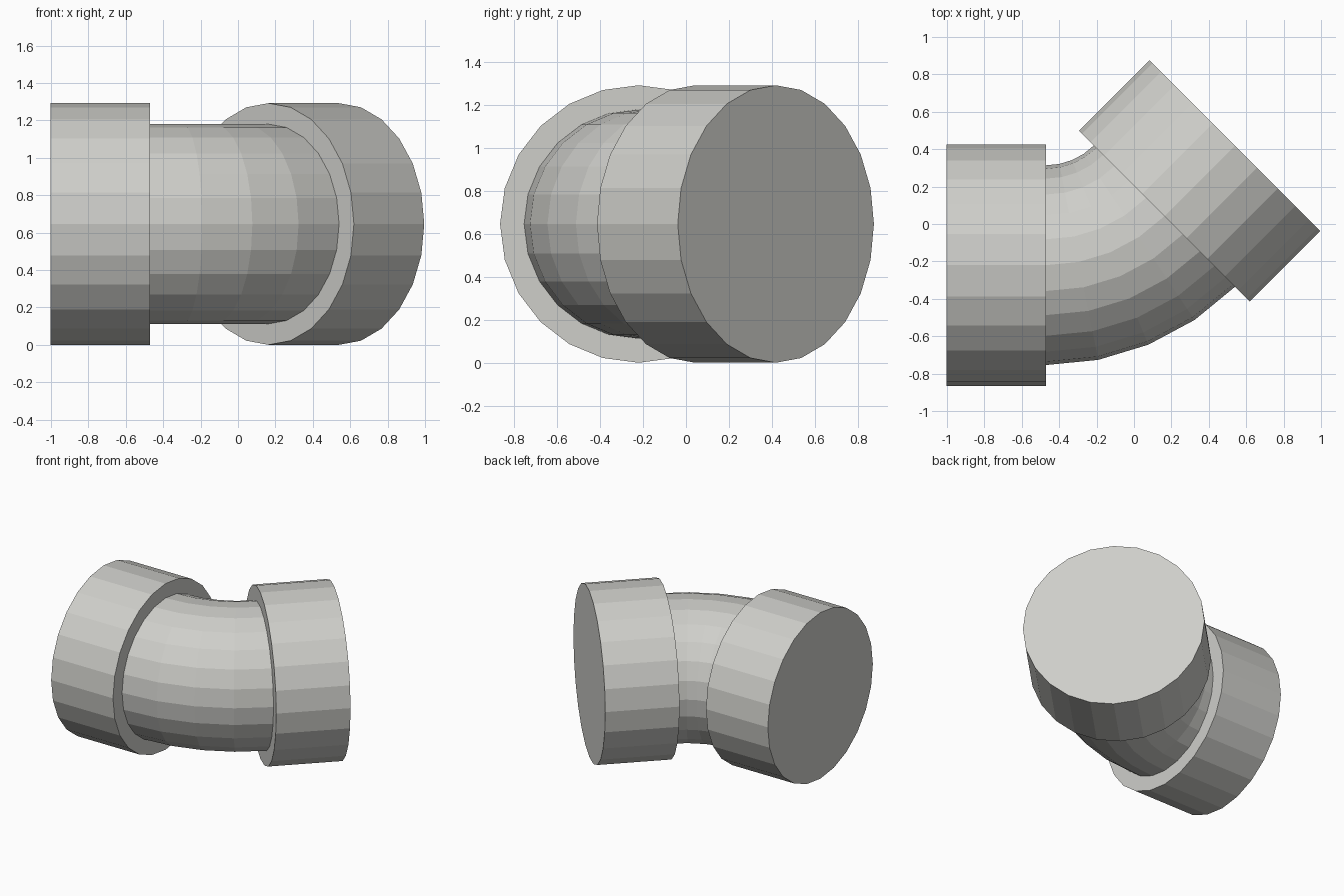
import bpy
import bmesh
from math import radians
from mathutils import Matrix, Vector

cube = bpy.data.objects.get("Cube")
if cube:
    bpy.data.objects.remove(cube, do_unlink=True)

SIDES = 24
COLLAR_R, TUBE_R, BEND_R = 0.646, 0.534, 0.895
DEPTH = 0.532
PIVOT = Vector((-0.47, 0.675, COLLAR_R))
STEPS, BEND = 4, radians(45)

grey = bpy.data.materials.new("light_grey_plastic")
grey.use_nodes = True
colour = (0.62, 0.62, 0.59, 1)
grey.diffuse_color = colour
grey.node_tree.nodes["Principled BSDF"].inputs["Base Color"].default_value = colour


def frame(angle, along=0.0):
    """Matrix whose local z follows the pipe axis at a bend angle."""
    turn = Matrix.Translation(PIVOT) @ Matrix.Rotation(angle, 4, 'Z')
    return turn @ Matrix.Translation((along, -BEND_R, 0)) @ Matrix.Rotation(radians(90), 4, 'Y')


def pipe(name, radius, frames, capped):
    """Loft circles through the frames, optionally closing both ends."""
    bm = bmesh.new()
    rings = [bmesh.ops.create_circle(bm, segments=SIDES, radius=radius, matrix=f)["verts"]
             for f in frames]
    for a, b in zip(rings, rings[1:]):
        for i in range(SIDES):
            j = (i + 1) % SIDES
            bm.faces.new((a[i], a[j], b[j], b[i]))
    if capped:
        bm.faces.new(rings[0][::-1])
        bm.faces.new(rings[-1])
    bmesh.ops.recalc_face_normals(bm, faces=bm.faces)
    mesh = bpy.data.meshes.new(name)
    bm.to_mesh(mesh)
    bm.free()
    mesh.materials.append(grey)
    obj = bpy.data.objects.new(name, mesh)
    bpy.context.collection.objects.link(obj)
    return obj


# Socket collars at both ends
pipe("straight_collar", COLLAR_R, [frame(0, -DEPTH), frame(0)], True)
pipe("angled_collar", COLLAR_R, [frame(BEND), frame(BEND, DEPTH)], True)

# Curved body between the collars
pipe("elbow_bend", TUBE_R, [frame(BEND * i / STEPS) for i in range(STEPS + 1)], False)
